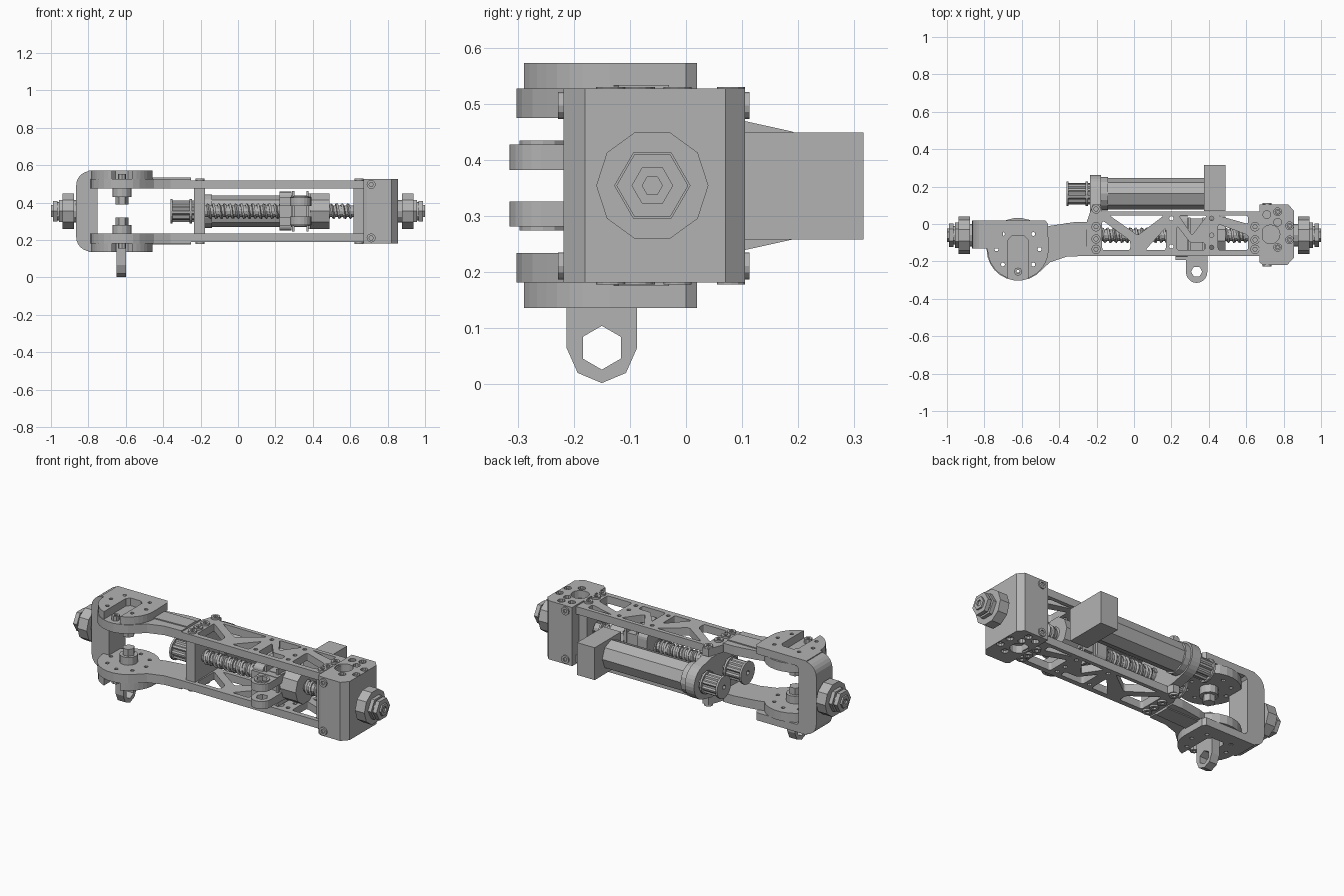
import bpy, bmesh
from math import sin, cos, pi, radians
from mathutils import Vector, Matrix

cube = bpy.data.objects.get("Cube")
if cube:
    bpy.data.objects.remove(cube)

metal = bpy.data.materials.new("machined grey")
metal.use_nodes = True
grey = (0.45, 0.45, 0.45, 1)
metal.diffuse_color = grey
metal.node_tree.nodes["Principled BSDF"].inputs["Base Color"].default_value = grey

AXES = {
    'z': Matrix.Identity(4),
    'x': Matrix(((0, 0, 1, 0), (1, 0, 0, 0), (0, 1, 0, 0), (0, 0, 0, 1))),
    'y': Matrix(((1, 0, 0, 0), (0, 0, 1, 0), (0, 1, 0, 0), (0, 0, 0, 1))),
}
MID = 0.354        # height of the main axis
SCREW = (-0.06, MID)
MOTOR = (0.162, MID)
HINGE = (-0.62, -0.135)


def mesh_from_curve(name, curve, matrix=Matrix.Identity(4)):
    temp = bpy.data.objects.new("temp", curve)
    bpy.context.collection.objects.link(temp)
    graph = bpy.context.evaluated_depsgraph_get()
    mesh = bpy.data.meshes.new_from_object(temp.evaluated_get(graph))
    bpy.data.objects.remove(temp)
    mesh.transform(matrix)
    bm = bmesh.new()
    bm.from_mesh(mesh)
    bmesh.ops.remove_doubles(bm, verts=bm.verts, dist=1e-5)
    bmesh.ops.recalc_face_normals(bm, faces=bm.faces)
    for f in bm.faces:
        f.smooth = False
    bm.to_mesh(mesh)
    bm.free()
    mesh.materials.clear()
    mesh.materials.append(metal)
    obj = bpy.data.objects.new(name, mesh)
    bpy.context.collection.objects.link(obj)
    return obj


def slab(name, outline, lo, hi, axis='z', holes=()):
    """Extrude a flat outline with holes between lo and hi along an axis."""
    curve = bpy.data.curves.new(name, 'CURVE')
    curve.dimensions, curve.fill_mode = '2D', 'BOTH'
    curve.extrude = (hi - lo) / 2
    for loop in (outline, *holes):
        s = curve.splines.new('POLY')
        s.points.add(len(loop) - 1)
        for p, c in zip(s.points, loop):
            p.co = (c[0], c[1], 0, 1)
        s.use_cyclic_u = True
    return mesh_from_curve(name, curve, AXES[axis] @ Matrix.Translation((0, 0, (lo + hi) / 2)))


def arc(c, r, a, b, n=20):
    return [(c[0] + r * cos(radians(a + (b - a) * i / n)),
             c[1] + r * sin(radians(a + (b - a) * i / n))) for i in range(n + 1)]


def ring(c, r, n=12):
    return arc(c, r, 0, 360, n)[:-1]


def rect(u0, u1, v0, v1):
    return [(u0, v0), (u1, v0), (u1, v1), (u0, v1)]


def rounded(pts, r):
    out = []
    for i, p in enumerate(pts):
        p = Vector(p)
        a = p + (Vector(pts[i - 1]) - p).normalized() * r
        b = p + (Vector(pts[(i + 1) % len(pts)]) - p).normalized() * r
        out += [tuple(a * (1 - t) ** 2 + p * 2 * t * (1 - t) + b * t * t)
                for t in (0, 0.25, 0.5, 0.75, 1)]
    return out


def rod(name, c, r, lo, hi, axis='x', n=12, bore=0):
    return slab(name, ring(c, r, n), lo, hi, axis, [ring(c, bore, 6)] if bore else [])


def both(name, outline, lo, hi, holes=()):
    """Same slab above and below the main axis."""
    slab("upper_" + name, outline, lo, hi, 'z', holes)
    slab("lower_" + name, outline, 2 * MID - hi, 2 * MID - lo, 'z', holes)


# Truss side plates
windows = [
    [(-0.13, 0.045), (0.16, 0.045), (0.02, -0.06)],
    [(-0.17, 0.02), (-0.17, -0.14), (-0.02, -0.14), (-0.02, -0.09)],
    [(0.06, -0.14), (0.17, -0.14), (0.17, -0.02)],
    [(0.24, 0.045), (0.39, 0.045), (0.31, -0.06)],
    [(0.23, -0.01), (0.23, -0.14), (0.38, -0.14), (0.38, -0.1), (0.3, -0.1)],
    [(0.45, 0.045), (0.61, 0.045), (0.61, 0.0)],
    [(0.45, 0.0), (0.45, -0.14), (0.61, -0.14), (0.61, -0.06)],
]
holes = [rounded(w, 0.014) for w in windows]
holes += [ring(p, 0.012, 8) for p in ((0.2, 0.03), (0.2, -0.12), (0.415, 0.03), (0.415, -0.06), (0.415, -0.125))]
both("truss_plate", [(-0.26, -0.17), (0.69, -0.17), (0.69, 0.068), (-0.17, 0.068),
                     (-0.18, 0.105), (-0.22, 0.105), (-0.25, 0.02)], 0.474, 0.519, holes)

# Plate bolts
for x, ys in ((-0.203, (0.08, -0.015, -0.08, -0.135)), (0.647, (-0.015, -0.085, -0.135))):
    for y in ys:
        both("plate_bolt", ring((x, y), 0.025), 0.515, 0.53, [ring((x, y), 0.012, 6)])

# Hinge arms with round ends
bolt_circle = [ring(arc(HINGE, 0.115, 0, 360, 8)[i], 0.011, 8) for i in range(8)]
arm = arc(HINGE, 0.168, 42, 318) + [(-0.45, -0.205), (-0.36, -0.175), (-0.25, -0.17),
                                   (-0.25, 0.01), (-0.32, 0.01), (-0.45, -0.01)]
both("hinge_arm", arm, 0.474, 0.527, bolt_circle)
both("arm_rib", [(-0.47, -0.13), (-0.36, -0.125), (-0.25, -0.12), (-0.25, -0.03), (-0.47, -0.03)], 0.51, 0.533)

# Open-slotted bracket plates and the U-shaped yoke joining them
bracket = (arc(HINGE, 0.163, -71, 0, 8) + [(-0.46, 0.0), (-0.475, 0.02), (-0.8, 0.02), (-0.8, -0.13)]
           + arc(HINGE, 0.163, 180, 251, 8)
           + [(-0.673, -0.085), (-0.655, -0.065), (-0.587, -0.065), (-0.567, -0.085)])
spots = [ring(arc(HINGE, 0.115, 0, 360, 8)[i], 0.011, 8) for i in (0, 1, 3, 4, 5, 7)]
both("bracket_plate", bracket, 0.527, 0.572, spots)
yoke = ([(-0.70, 0.14), (-0.70, 0.18), (-0.735, 0.18), (-0.75, 0.195), (-0.75, 0.513), (-0.735, 0.528),
         (-0.70, 0.528), (-0.70, 0.568)] + arc((-0.79, 0.493), 0.075, 90, 180, 6)
        + arc((-0.79, 0.215), 0.075, 180, 270, 6))
slab("yoke", yoke, -0.13, 0.02, 'y')

# Hinge pins facing one another
for name, s in (("upper", 1), ("lower", -1)):
    for r, a, b, n in ((0.05, 0.075, 0.125, 12), (0.034, 0.035, 0.08, 6)):
        lo, hi = sorted((MID + s * a, MID + s * b))
        rod(name + "_hinge_pin", HINGE, r, lo, hi, 'z', n)
    lo, hi = sorted((MID + s * 0.17, MID + s * 0.2))
    rod(name + "_pin_head", (-0.62, -0.255), 0.022, lo, hi, 'z', 8, 0.01)

# Hanging eye under the hinge
eye = [(-0.213, 0.19), (-0.213, 0.065), (-0.193, 0.02), (-0.15, 0.002),
       (-0.107, 0.02), (-0.087, 0.065), (-0.087, 0.19)]
slab("hanging_eye", eye, -0.65, -0.6, 'x', [arc((-0.15, 0.065), 0.039, 30, 330, 5)])

# End block: solid core, drilled top and bottom caps
block = [(0.67, -0.205), (0.69, -0.218), (0.82, -0.218), (0.855, -0.18),
         (0.855, 0.07), (0.825, 0.105), (0.67, 0.105)]
slab("end_block", block, 0.225, 0.483)
cap_holes = [ring((0.73, -0.055), 0.05, 16)]
cap_bolts = [(0.768, 0.065), (0.768, -0.125), (0.832, -0.01), (0.832, -0.085), (0.71, 0.05), (0.768, 0.01)]
cap_holes += [ring(p, 0.021, 10) for p in cap_bolts]
both("block_cap", block, 0.483, 0.527, cap_holes)
for p in cap_bolts[:4]:
    both("cap_bolt", ring(p, 0.016, 8), 0.48, 0.515, [ring(p, 0.008, 6)])
for z in (0.497, 0.211):
    rod("front_block_screw", (0.712, z), 0.024, -0.228, -0.215, 'y', 12, 0.012)
    rod("back_block_screw", (0.712, z), 0.024, 0.1, 0.113, 'y', 12, 0.012)
slab("screw_bearing", rect(-0.15, 0.04, 0.23, 0.478), 0.618, 0.68, 'x', [ring(SCREW, 0.045)])

# Stacked nuts on both ends
for side, s in (("left", 1), ("right", -1)):
    for part, r, a, b, n in (("neck", 0.06, 0.85, 0.878, 12), ("nut", 0.1, 0.876, 0.937, 10),
                             ("collar", 0.068, 0.935, 0.958, 6), ("washer", 0.05, 0.955, 0.968, 12),
                             ("tip_nut", 0.064, 0.966, 0.99, 6), ("tip", 0.037, 0.985, 1.0, 6)):
        lo, hi = sorted((s * a, s * b))
        rod(side + "_end_" + part, SCREW, r, lo, hi, 'x', n, 0.018 if part == "tip" else 0)

# Lead screw with helical thread
rod("lead_screw", SCREW, 0.03, -0.3, 0.68)
thread = bpy.data.curves.new("thread", 'CURVE')
thread.dimensions, thread.bevel_depth, thread.bevel_resolution = '3D', 0.009, 0
turns, steps = 26, 12
path = thread.splines.new('POLY')
path.points.add(turns * steps)
for i, p in enumerate(path.points):
    a = 2 * pi * i / steps
    p.co = (-0.17 + 0.03 * i / steps, SCREW[0] + 0.034 * cos(a), SCREW[1] + 0.034 * sin(a), 1)
mesh_from_curve("lead_screw_thread", thread)

# Bearing and motor mount plate
mount = ([(-0.15, 0.474), (-0.15, 0.234), (0.1, 0.238)] + arc(MOTOR, 0.1, -75, 75, 12) + [(0.1, 0.47)])
slab("motor_mount", mount, -0.236, -0.176, 'x')

# Toothed drive pulleys
for name, c in (("motor", MOTOR), ("screw", SCREW)):
    teeth = [p for i in range(18) for p in arc(c, 0.058 if i % 2 else 0.05, i * 20, i * 20 + 12, 1)]
    slab(name + "_pulley", teeth, -0.355, -0.235, 'x', [ring(c, 0.014, 8)])
    for x in (-0.362, -0.258):
        rod(name + "_pulley_flange", c, 0.066, x, x + 0.012, 'x', 16, 0.014)

# Motor and rear gearbox
rod("motor_body", MOTOR, 0.084, -0.17, 0.38, 'x', 8)
rod("motor_collar", MOTOR, 0.09, -0.18, -0.14, 'x', 16)
slab("gearbox", rect(0.07, 0.316, 0.258, 0.449), 0.375, 0.49, 'x')

# Travelling carriage with two front ears
slab("carriage_flange", rounded(rect(-0.175, 0.045, 0.25, 0.458), 0.03), 0.222, 0.285, 'x', [ring(SCREW, 0.042)])
slab("carriage_body", rect(-0.15, 0.03, 0.275, 0.433), 0.28, 0.39, 'x')
rod("carriage_nut", SCREW, 0.1, 0.385, 0.488, 'x', 10)
for x in (0.29, 0.365):
    slab("carriage_rib", rect(-0.165, 0.035, 0.245, 0.463), x, x + 0.012, 'x')
ear = arc((0.335, -0.258), 0.057, 180, 360, 10) + [(0.392, -0.12), (0.278, -0.12)]
both("carriage_ear", ear, 0.382, 0.427, [ring((0.335, -0.255), 0.032, 6)])
both("ear_bushing", ring((0.335, -0.255), 0.042), 0.42, 0.434, [ring((0.335, -0.255), 0.03, 6)])
both("carriage_bar", rect(0.222, 0.392, -0.192, -0.14), 0.385, 0.43)
